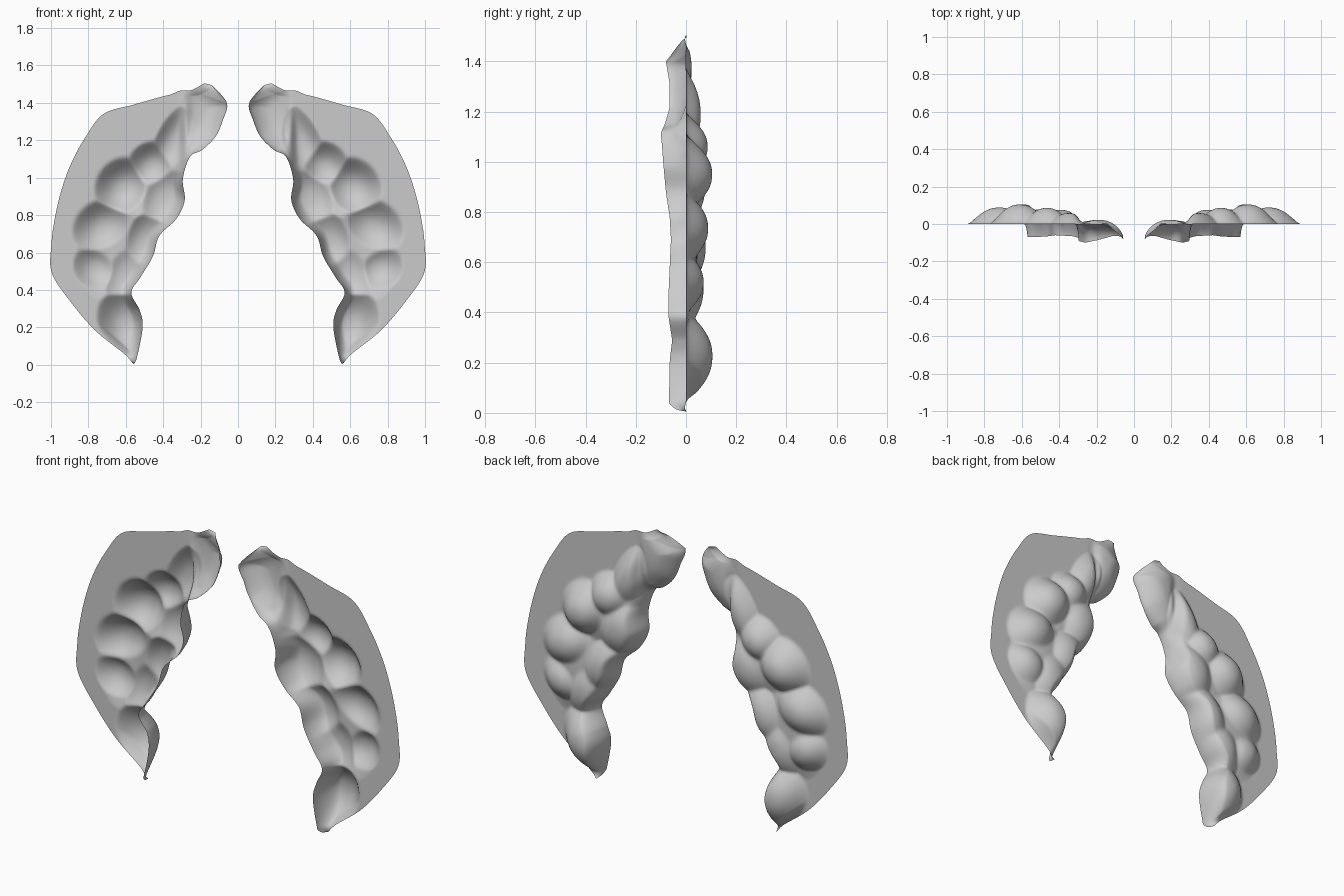
import bpy, bmesh, math
from mathutils import Vector

if "Cube" in bpy.data.objects:
    bpy.data.objects.remove(bpy.data.objects["Cube"])

# Matching points along the inner (lip) edge and outer (flat) edge, bottom to top (x, z)
INNER = [(.557, .005), (.54, .04), (.51, .20), (.525, .29), (.57, .385), (.52, .47), (.455, .58),
         (.42, .69), (.33, .78), (.285, .88), (.295, .99), (.258, 1.11), (.19, 1.15),
         (.12, 1.22), (.08, 1.31), (.06, 1.40), (.14, 1.495)]
OUTER = [(.565, .01), (.61, .06), (.76, .18), (.89, .33), (.995, .49), (.998, .64), (.98, .78),
         (.945, .93), (.895, 1.07), (.82, 1.21), (.72, 1.34), (.56, 1.39), (.42, 1.43),
         (.36, 1.445), (.31, 1.465), (.25, 1.468), (.18, 1.505)]
# Depth of the lip below the flat plate at each inner point
LIP = [.0, .068, .065, .055, .07, .07, .065, .06, .065, .08, .09, .10, .085, .065, .065, .08, .0]

# Tooth impressions: x, z, long radius, short radius, tilt of long axis (deg), height
CUSPS = [(.60, .225, .20, .155, 75, .105), (.75, .52, .14, .125, 40, .070),
         (.72, .735, .175, .15, 150, .088), (.61, .95, .17, .155, 130, .104),
         (.465, 1.06, .145, .13, 130, .086), (.60, .50, .19, .14, 105, .070),
         (.50, .66, .20, .14, 115, .078), (.40, .90, .19, .15, 110, .076),
         (.345, 1.19, .22, .10, 115, .058), (.18, 1.38, .20, .13, 110, .022),
         (.66, .62, .29, .20, 105, .045), (.48, .97, .27, .18, 125, .045)]


def spline(pts, t):
    # Catmull-Rom through the points
    n = len(pts) - 1
    i = min(int(t), n - 1)
    f = t - i
    a, b, c, d = (Vector(pts[max(0, min(n, j))]) for j in range(i - 1, i + 3))
    return .5 * (2 * b + (c - a) * f + (2 * a - 5 * b + 4 * c - d) * f * f
                 + (3 * b - a - 3 * c + d) * f ** 3)


def relief(x, z):
    # Smooth union of rounded cusps with soft skirts, creased where they meet
    total = 0
    for cx, cz, ra, rb, ang, h in CUSPS:
        c, s = math.cos(math.radians(ang)), math.sin(math.radians(ang))
        dx, dz = x - cx, z - cz
        d = ((dx * c + dz * s) / ra) ** 2 + ((dz * c - dx * s) / rb) ** 2
        if d < 1:
            total += (h * (1 - d ** 1.15) ** 1.4) ** 9
    groove = math.exp(-((x - .28) / .025) ** 2 - ((z - 1.24) / .13) ** 2)
    return total ** (1 / 9) - .03 * groove


ROWS, COLS = 192, 72
last = len(INNER) - 1
edge = [spline(INNER, last * r / ROWS) for r in range(ROWS + 1)]


def edge_distance(p, r):
    best = 9
    for k in range(max(0, r - 50), min(ROWS, r + 50)):
        a, b = edge[k], edge[k + 1]
        ab = b - a
        t = max(0, min(1, (p - a).dot(ab) / max(ab.length_squared, 1e-9)))
        best = min(best, (p - a - ab * t).length)
    return best


# Sheet spanning the two edges, rolled forward along the inner lip
bm = bmesh.new()
grid = []
for r in range(ROWS + 1):
    t = last * r / ROWS
    i = min(int(t), last - 1)
    depth = LIP[i] + (LIP[i + 1] - LIP[i]) * (t - i)
    w = .055 + .065 * max(0, min(1, (t - 10.5) / 1.5))
    outer = spline(OUTER, t)
    row = []
    for c in range(COLS + 1):
        p = edge[r].lerp(outer, (c / COLS) ** 1.6)
        y = relief(p.x, p.y)
        # Fade the relief out where the sheet ends on the flat rim
        y *= min(1, (p - outer).length / .06)
        q = min(1, edge_distance(p, r) / w) if c else 0
        y = -depth + (y + depth) * math.sqrt(1 - (1 - q) ** 2)
        row.append(bm.verts.new((p.x, y, p.y)))
    grid.append(row)
for r in range(ROWS):
    for c in range(COLS):
        bm.faces.new((grid[r][c], grid[r + 1][c], grid[r + 1][c + 1], grid[r][c + 1]))
for f in bm.faces:
    f.smooth = True

mesh = bpy.data.meshes.new("tooth_impression_sheet")
bm.to_mesh(mesh)
bm.free()
sheet = bpy.data.objects.new("tooth_impression_sheet", mesh)
bpy.context.collection.objects.link(sheet)

# Opposite side
mirror = sheet.modifiers.new("mirror", 'MIRROR')
mirror.use_axis = (True, False, False)
mirror.use_mirror_merge = False
